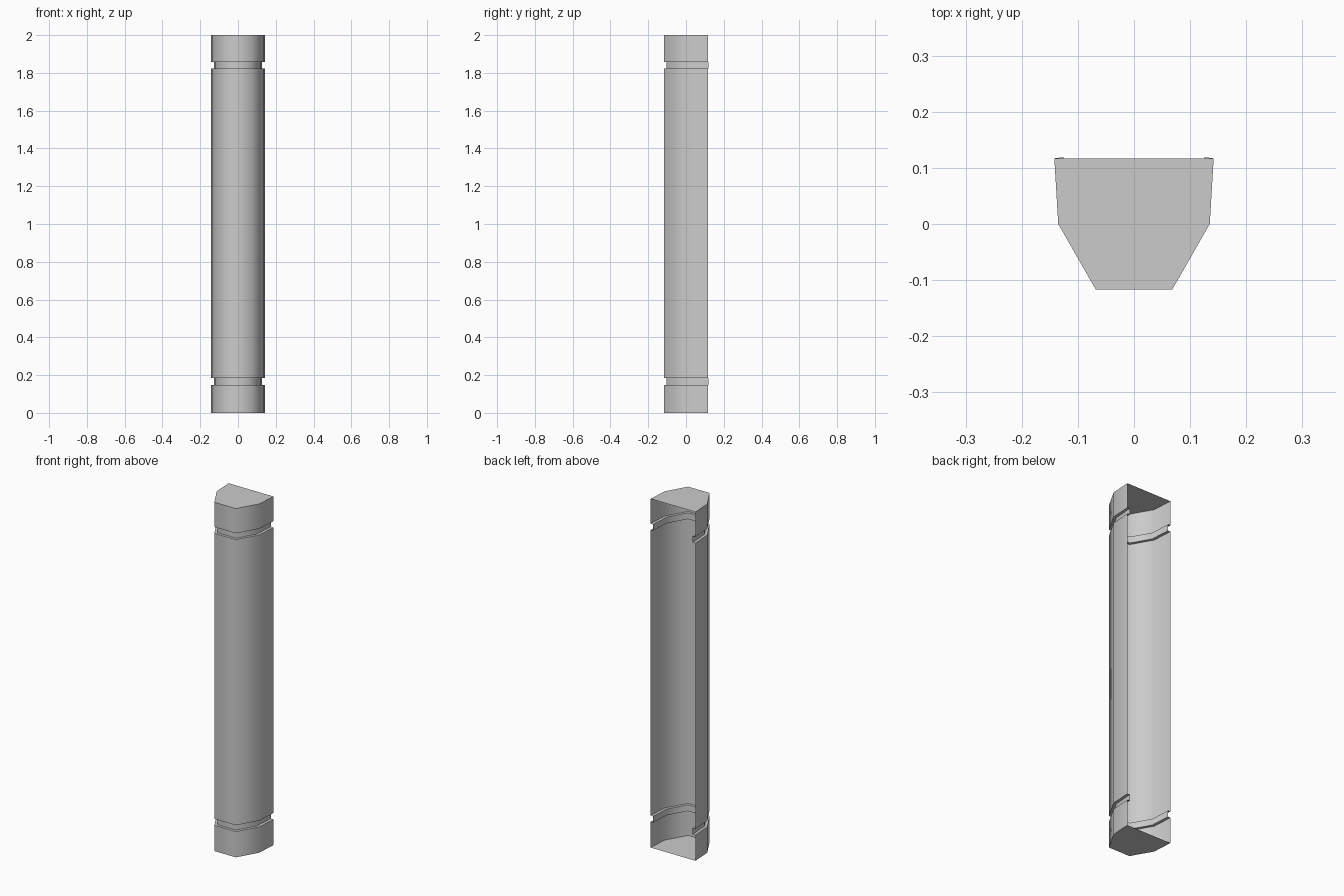
import bpy, bmesh, math

cube = bpy.data.objects.get("Cube")
if cube:
    bpy.data.objects.remove(cube, do_unlink=True)

# Single light grey finish
grey = bpy.data.materials.new("light_grey")
grey.use_nodes = True
colour = (0.6, 0.6, 0.6, 1)
grey.diffuse_color = colour
grey.node_tree.nodes["Principled BSDF"].inputs["Base Color"].default_value = colour


def mirrored(half):
    """Complete an open cross-section from its left (+x) half, back to front."""
    return [(-x, y) for x, y in half] + [(x, y) for x, y in reversed(half)]


outer = mirrored([(0.142, 0.117), (0.135, 0), (0.068, -0.117)])
inner = mirrored([(0.126, 0.119), (0.119, 0.003), (0.059, -0.102)])

# Cross-section at each level, stepping in and out at the two grooves
levels = [(0, outer), (0.148, outer), (0.148, inner), (0.184, inner), (0.184, outer),
          (1.822, outer), (1.822, inner), (1.858, inner), (1.858, outer), (2, outer)]

bm = bmesh.new()
rings = [[bm.verts.new((x, y, z)) for x, y in section] for z, section in levels]

# Sides and groove ledges, open at the back
for low, high in zip(rings, rings[1:]):
    for i in range(len(low) - 1):
        bm.faces.new((low[i], low[i + 1], high[i + 1], high[i]))

# End caps
bm.faces.new(reversed(rings[0]))
bm.faces.new(rings[-1])

mesh = bpy.data.meshes.new("column_shell")
bm.to_mesh(mesh)
bm.free()
mesh.materials.append(grey)
column = bpy.data.objects.new("column_shell", mesh)
bpy.context.collection.objects.link(column)

# Rounded shading around the shaft, crisp grooves and caps
bpy.ops.object.select_all(action="DESELECT")
column.select_set(True)
bpy.context.view_layer.objects.active = column
bpy.ops.object.shade_smooth_by_angle(angle=math.radians(75))
